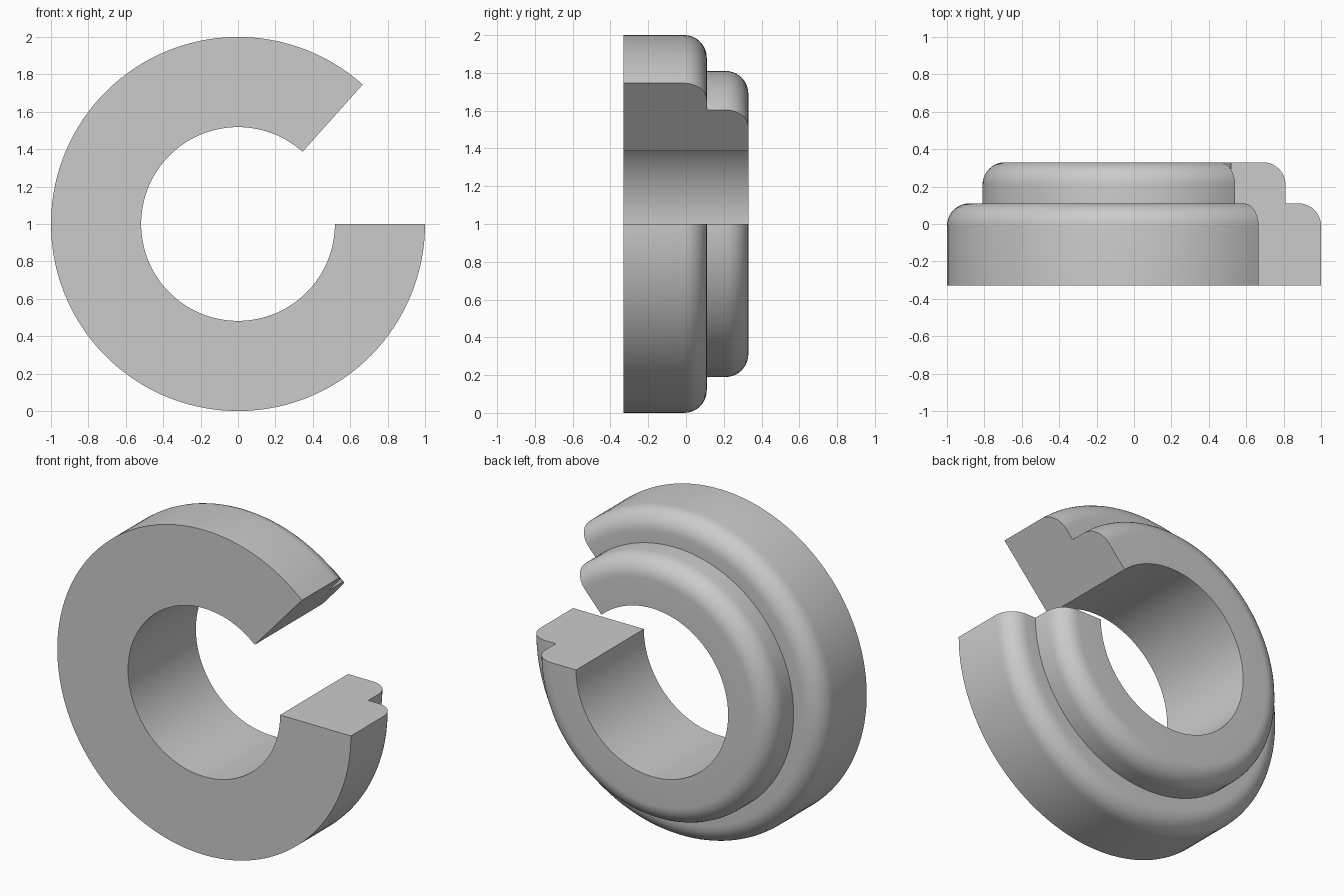
import bpy, bmesh, math

if "Cube" in bpy.data.objects:
    bpy.data.objects.remove(bpy.data.objects["Cube"])

HALF, STEP, FILLET = 0.33, 0.11, 0.12
START, END, SEGS = math.radians(48.2), math.radians(360), 112


def fillet(radius, top, n=10):
    """Quarter-round from the outer wall up to the flat shoulder."""
    return [(radius - FILLET + FILLET * math.cos(a), top - FILLET + FILLET * math.sin(a))
            for a in (math.pi / 2 * i / n for i in range(n + 1))]


# Stepped cross-section as (radius, y)
profile = ([(0.518, -HALF), (1.0, -HALF)] + fillet(1.0, STEP)
           + [(0.81, STEP)] + fillet(0.81, HALF) + [(0.518, HALF)])

# Sweep the section around the y axis, leaving the gap open
bm = bmesh.new()
rings = []
for i in range(SEGS + 1):
    a = START + (END - START) * i / SEGS
    rings.append([bm.verts.new((r * math.cos(a), y, 1 + r * math.sin(a))) for r, y in profile])
n = len(profile)
for p, q in zip(rings, rings[1:]):
    for j in range(n):
        k = (j + 1) % n
        bm.faces.new((p[j], p[k], q[k], q[j]))

# Flat cut ends
bm.faces.new(rings[0])
bm.faces.new(rings[-1])
bmesh.ops.recalc_face_normals(bm, faces=bm.faces)

mesh = bpy.data.meshes.new("stepped_split_ring")
bm.to_mesh(mesh)
bm.free()
ring = bpy.data.objects.new("stepped_split_ring", mesh)
bpy.context.collection.objects.link(ring)

# Plain grey
grey = bpy.data.materials.new("plain grey")
grey.diffuse_color = (0.6, 0.6, 0.6, 1)
grey.use_nodes = True
grey.node_tree.nodes["Principled BSDF"].inputs["Base Color"].default_value = grey.diffuse_color
mesh.materials.append(grey)

# Smooth rounds, sharp corners
bpy.context.view_layer.objects.active = ring
ring.select_set(True)
bpy.ops.object.shade_smooth_by_angle(angle=math.radians(30))
